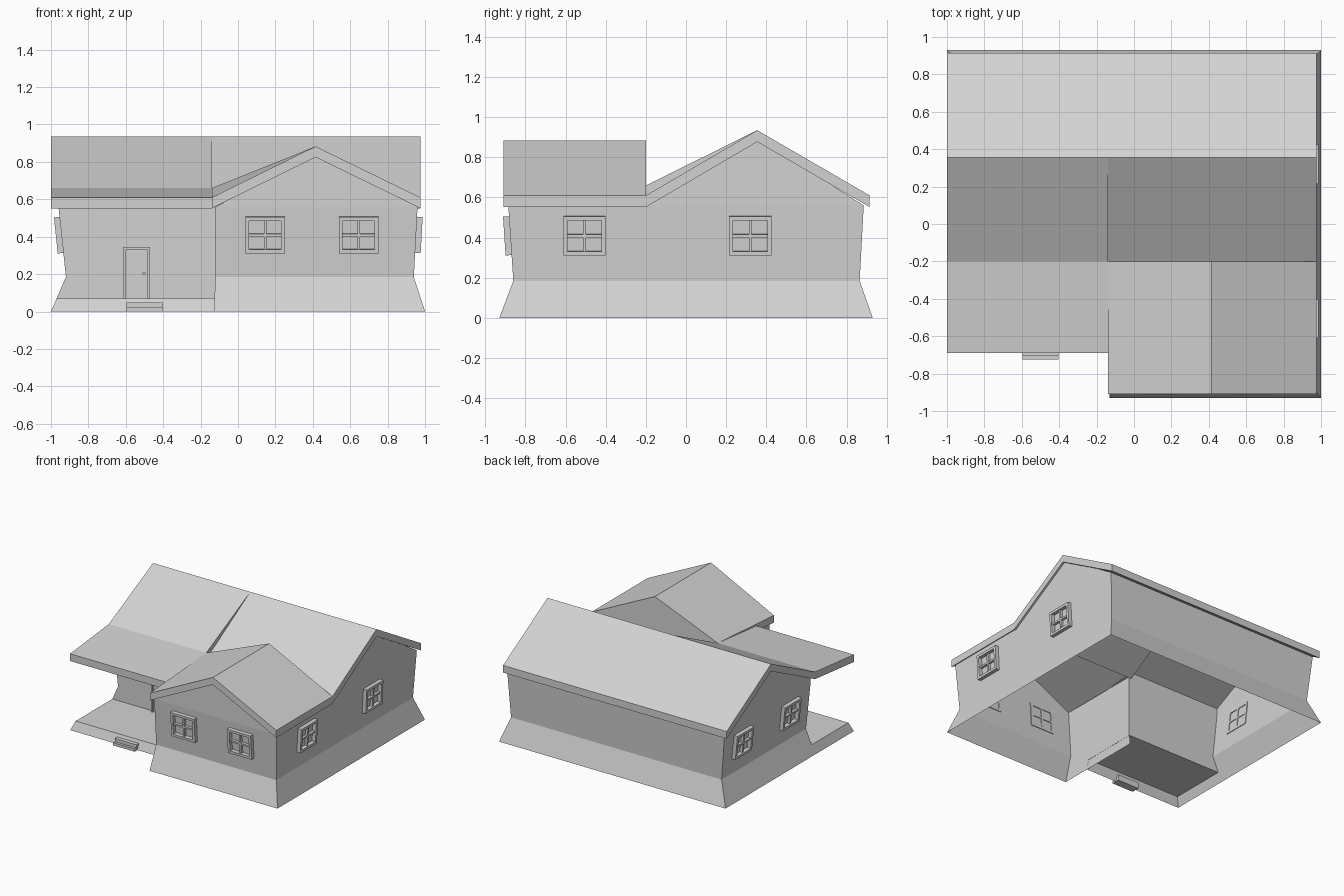
import bpy, bmesh
from math import radians
from mathutils import Matrix, Vector

cube = bpy.data.objects.get("Cube")
if cube:
    bpy.data.objects.remove(cube, do_unlink=True)

grey = bpy.data.materials.new("plain grey")
grey.use_nodes = True
grey.diffuse_color = (0.65, 0.65, 0.65, 1)
grey.node_tree.nodes["Principled BSDF"].inputs["Base Color"].default_value = grey.diffuse_color


def finish(name, bm, matrix=Matrix()):
    bmesh.ops.recalc_face_normals(bm, faces=bm.faces)
    mesh = bpy.data.meshes.new(name)
    bm.to_mesh(mesh)
    bm.free()
    mesh.materials.append(grey)
    obj = bpy.data.objects.new(name, mesh)
    obj.matrix_world = matrix
    bpy.context.collection.objects.link(obj)
    return obj


def loft(name, sections, closed=False, caps=False):
    """Skin a list of equal-length point rows."""
    bm = bmesh.new()
    rows = [[bm.verts.new(p) for p in s] for s in sections]
    n = len(rows[0])
    for a, b in zip(rows, rows[1:]):
        for i in range(n if closed else n - 1):
            j = (i + 1) % n
            bm.faces.new((a[i], a[j], b[j], b[i]))
    if caps:
        # End caps, one quad per slab segment
        for row in (rows[0], rows[-1]):
            for i in range(n // 2 - 1):
                bm.faces.new((row[i], row[i + 1], row[n - 2 - i], row[n - 1 - i]))
    return finish(name, bm)


def panel(name, points):
    bm = bmesh.new()
    bm.faces.new([bm.verts.new(p) for p in points])
    return finish(name, bm)


def add_box(bm, lo, hi):
    lo, hi = Vector(lo), Vector(hi)
    size = hi - lo
    m = Matrix.Translation((lo + hi) / 2) @ Matrix.Diagonal((*size, 1))
    bmesh.ops.create_cube(bm, size=1, matrix=m)


def slab(points, thick=0.058):
    """Roof cross-section: top line, then the same line lowered."""
    return points + [(a, z - thick) for a, z in reversed(points)]


# Main dimensions
STEP_Y, WING_X, RIDGE_Y, WING_RIDGE = -0.2, -0.13, 0.355, 0.415
EAVE, TOP = 0.61, 0.56
# Wall levels: z, left x, right x, back y, front y, wing side x
levels = [(0, -1, 1, 0.93, -0.93, WING_X),
          (0.185, -0.92, 0.94, 0.865, -0.86, -0.12),
          (TOP, -0.96, 0.96, 0.885, -0.885, -0.12)]

# Outer walls with flared skirt, open towards the porch and the ground
loft("outer_walls", [[(l, STEP_Y, z), (l, b, z), (r, b, z), (r, f, z), (w, f, z), (w, STEP_Y, z)]
                     for z, l, r, b, f, w in levels])

# Recessed wall behind the porch
loft("porch_wall", [[(l, STEP_Y, z), (-0.12, STEP_Y, z)]
                    for z, l in ((0.07, -0.97), (0.185, -0.92), (TOP, -0.96), (0.62, -0.96))])

# Gable ends
panel("left_gable", [(-0.96, STEP_Y, TOP), (-0.96, STEP_Y, 0.62), (-0.96, RIDGE_Y, 0.9), (-0.96, 0.885, TOP)])
panel("right_gable", [(0.96, STEP_Y, TOP), (0.96, RIDGE_Y, 0.9), (0.96, 0.885, TOP)])
panel("front_gable", [(-0.12, -0.885, TOP), (WING_RIDGE, -0.885, 0.84), (0.96, -0.885, TOP)])
panel("wing_rear_gable", [(-0.14, STEP_Y, TOP), (-0.14, STEP_Y, 0.65),
                          (WING_RIDGE, STEP_Y, 0.875), (0.97, STEP_Y, EAVE), (0.97, STEP_Y, TOP)])

# Main roof, the left part running out over the porch
back = [(0.915, EAVE), (RIDGE_Y, 0.935)]
for name, x0, x1, front in (("porch_side_roof", -1, -0.14, [(STEP_Y, 0.66), (-0.69, EAVE)]),
                            ("wing_side_roof", -0.14, 0.975, [(STEP_Y, EAVE)])):
    loft(name, [[(x, y, z) for y, z in slab(back + front)] for x in (x0, x1)], True, True)

# Wing roof, its porch eave rising slightly towards the back
loft("wing_roof", [[(x, y, z) for x, z in slab([(-0.14, left), (WING_RIDGE, 0.883), (0.975, EAVE)])]
                   for y, left in ((-0.91, EAVE), (STEP_Y, 0.66))], True, True)

# Porch skirt and deck
deck = [(-0.97, STEP_Y, 0.07), (-0.97, -0.663, 0.07), (-0.125, -0.663, 0.07)]
loft("porch_skirt", [[(-1, STEP_Y, 0), (-1, -0.69, 0), (WING_X, -0.69, 0)], deck])
panel("porch_deck", deck + [(-0.125, STEP_Y, 0.07)])

# Steps
bm = bmesh.new()
add_box(bm, (-0.595, -0.725, 0), (-0.405, -0.66, 0.022))
add_box(bm, (-0.595, -0.705, 0.022), (-0.405, -0.66, 0.047))
finish("porch_steps", bm)

# Door with frame and handle
bm = bmesh.new()
for x0, x1, z0 in ((-0.615, -0.6, 0.07), (-0.485, -0.47, 0.07), (-0.6, -0.485, 0.33)):
    add_box(bm, (x0, STEP_Y - 0.022, z0), (x1, STEP_Y, 0.345))
finish("door_frame", bm)
bm = bmesh.new()
add_box(bm, (-0.6, STEP_Y - 0.008, 0.07), (-0.485, STEP_Y, 0.33))
finish("door", bm)
bm = bmesh.new()
add_box(bm, (-0.51, STEP_Y - 0.03, 0.198), (-0.495, STEP_Y, 0.208))
finish("door_handle", bm)


def window(name, x, y, turn, lean):
    """Square frame with a cross of glazing bars, leaning with the wall."""
    bm = bmesh.new()
    w, h, t, bar = 0.105, 0.097, 0.02, 0.007
    for s in (-1, 1):
        add_box(bm, (s * w - t * (s > 0), -0.03, -h), (s * w + t * (s < 0), 0.005, h))
        add_box(bm, (t - w, -0.03, s * h - t * (s > 0)), (w - t, 0.005, s * h + t * (s < 0)))
    add_box(bm, (-bar, -0.02, t - h), (bar, 0.005, h - t))
    add_box(bm, (t - w, -0.02, -bar), (w - t, 0.005, bar))
    finish(name, bm, Matrix.Translation((x, y, 0.41)) @ Matrix.Rotation(radians(turn), 4, "Z")
           @ Matrix.Rotation(lean, 4, "X"))


# Windows
for i, x in enumerate((0.145, 0.645)):
    window(f"front_window_{i + 1}", x, -0.875, 0, 0.065)
for i, y in enumerate((-0.505, 0.32)):
    window(f"left_window_{i + 1}", 0.952, y, 90, 0.055)
for i, y in enumerate((0.05, 0.65)):
    window(f"right_window_{i + 1}", -0.944, y, -90, 0.105)
